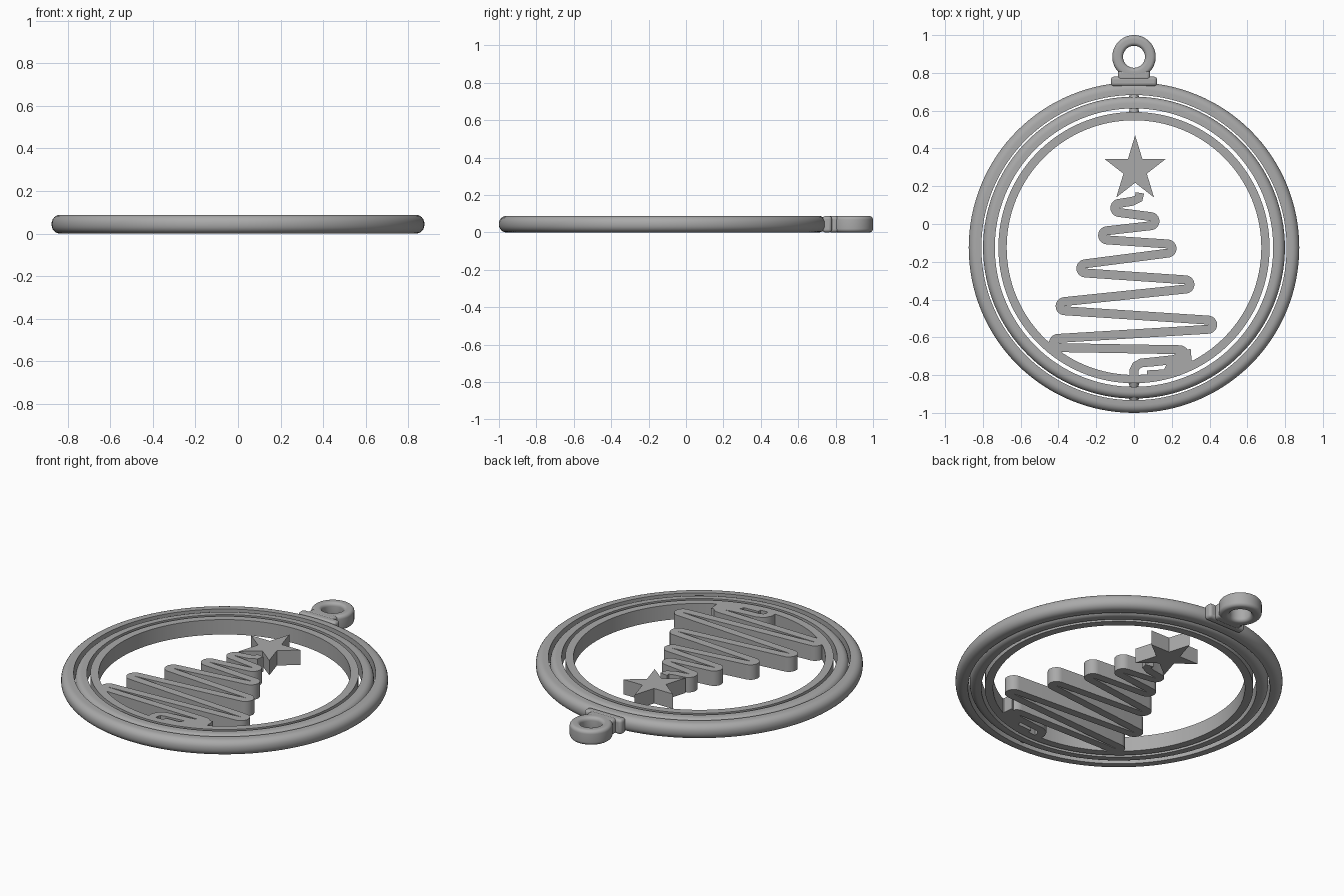
import bpy, bmesh, math
from mathutils import Vector

if "Cube" in bpy.data.objects:
    bpy.data.objects.remove(bpy.data.objects["Cube"])

H = 0.088                      # overall thickness
CENTRE = Vector((0, -0.125))   # centre of the rings

grey = bpy.data.materials.new("plain grey")
grey.use_nodes = True
grey.diffuse_color = (0.4, 0.4, 0.4, 1)
grey.node_tree.nodes["Principled BSDF"].inputs["Base Color"].default_value = (0.4, 0.4, 0.4, 1)


def finish(name, bm, smooth=True, bevel=0):
    bmesh.ops.recalc_face_normals(bm, faces=bm.faces)
    mesh = bpy.data.meshes.new(name)
    bm.to_mesh(mesh)
    bm.free()
    mesh.materials.append(grey)
    obj = bpy.data.objects.new(name, mesh)
    bpy.context.collection.objects.link(obj)
    if bevel:
        mod = obj.modifiers.new("rounded edges", "BEVEL")
        mod.width, mod.segments = bevel, 4
    bpy.ops.object.select_all(action="DESELECT")
    obj.select_set(True)
    bpy.context.view_layer.objects.active = obj
    if smooth:
        bpy.ops.object.shade_smooth_by_angle(angle=math.radians(35))
    return obj


def ring(name, centre, inner, outer, round_out, round_in, steps=128):
    """Lathe a rectangle with rounded outer and inner corners."""
    profile = []
    for r, z, sx, sz, rad in ((outer, 0, -1, 1, round_out), (outer, H, -1, -1, round_out),
                              (inner, H, 1, -1, round_in), (inner, 0, 1, 1, round_in)):
        n = 7 if rad else 1
        arc = []
        for i in range(n):
            a = math.pi / 2 * i / max(n - 1, 1)
            arc.append((r + sx * rad * (1 - math.sin(a)), z + sz * rad * (1 - math.cos(a))))
        if sx * sz > 0:
            arc.reverse()
        profile += arc
    bm = bmesh.new()
    loops = []
    for k in range(steps):
        a = math.tau * k / steps
        loops.append([bm.verts.new((centre.x + r * math.cos(a), centre.y + r * math.sin(a), z))
                      for r, z in profile])
    for k in range(steps):
        a, b = loops[k], loops[(k + 1) % steps]
        for i in range(len(profile)):
            j = (i + 1) % len(profile)
            bm.faces.new((a[i], a[j], b[j], b[i]))
    return finish(name, bm)


def extrude_up(bm):
    result = bmesh.ops.extrude_face_region(bm, geom=bm.faces[:])
    bmesh.ops.translate(bm, vec=(0, 0, H),
                        verts=[v for v in result["geom"] if isinstance(v, bmesh.types.BMVert)])


def ribbon(name, path, width):
    """Solid strip of constant width along a flat path."""
    pts = [Vector(p) for p in path]
    bm = bmesh.new()
    rows = []
    for i, p in enumerate(pts):
        d0 = (p - pts[max(i - 1, 0)]).normalized()
        d1 = (pts[min(i + 1, len(pts) - 1)] - p).normalized()
        d = (d0 + d1).normalized()
        n = Vector((-d.y, d.x)) * width / 2
        rows.append([bm.verts.new((*(p + s * n), 0)) for s in (1, -1)])
    for a, b in zip(rows, rows[1:]):
        bm.faces.new((a[0], a[1], b[1], b[0]))
    extrude_up(bm)
    return finish(name, bm)


def polygon(name, points):
    bm = bmesh.new()
    bm.faces.new([bm.verts.new((x, y, 0)) for x, y in points])
    extrude_up(bm)
    return finish(name, bm, smooth=False)


def block(name, half_width, y0, y1, bevel):
    bm = bmesh.new()
    bmesh.ops.create_cube(bm, size=1)
    bmesh.ops.scale(bm, vec=(half_width * 2, y1 - y0, H), verts=bm.verts)
    bmesh.ops.translate(bm, vec=(0, (y0 + y1) / 2, H / 2), verts=bm.verts)
    return finish(name, bm, bevel=bevel)


# Three nested rings and the hanging loop
ring("outer_ring", CENTRE, 0.808, 0.875, 0.04, 0)
ring("middle_ring", CENTRE, 0.737, 0.799, 0.035, 0)
ring("inner_ring", CENTRE, 0.674, 0.718, 0, 0)
ring("hanging_loop", Vector((0, 0.885)), 0.058, 0.115, 0.02, 0.02, 64)

# Stepped cap between ring and loop
block("cap_base", 0.122, 0.73, 0.78, 0.016)
block("cap_neck", 0.085, 0.76, 0.815, 0.016)

# Pivot pins joining the rings at top and bottom
for side, word in ((1, "upper"), (-1, "lower")):
    for label, r0, r1 in (("inner", 0.705, 0.75), ("outer", 0.785, 0.82)):
        bm = bmesh.new()
        bmesh.ops.create_cone(bm, cap_ends=True, segments=24, radius1=0.032, radius2=0.018,
                              depth=r1 - r0)
        for v in bm.verts:
            x, y, z = v.co
            v.co = (x, CENTRE.y + side * ((r0 + r1) / 2 + z), H / 2 + y)
        finish(f"{word}_{label}_pin", bm)

# Zigzag tree: each tip is a U-turn, joined by straight arms
TURN = 0.0245
tips = [(-0.125, 0.085), (0.135, 0.015), (-0.19, -0.06), (0.225, -0.13), (-0.305, -0.235),
        (0.32, -0.32), (-0.415, -0.435), (0.44, -0.533), (-0.45, -0.63), (0.29, -0.69)]
path = [(0.03, 0.165), (0.025, 0.135), (-0.01, 0.12)]
for x, y in tips:
    side = 1 if x > 0 else -1
    cx = x - side * 0.048
    for i in range(13):
        a = math.pi / 2 - math.pi * i / 12
        path.append((cx + side * TURN * math.cos(a), y + TURN * math.sin(a)))
path += [(0.1, -0.73), (0.04, -0.735), (0.012, -0.75), (0.0, -0.775), (0.0, -0.82)]
ribbon("zigzag_tree", path, 0.047)
polygon("tree_stand", [(0.19, -0.70), (0.30, -0.66), (0.305, -0.72), (0.33, -0.74),
                       (0.22, -0.81), (0.07, -0.80), (0.07, -0.775), (0.16, -0.77)])

# Five-pointed star on top
star = []
for i in range(10):
    a = math.pi / 2 + math.tau * i / 10
    k = 0.382 if i % 2 else 1
    star.append((0.006 + 0.17 * k * math.cos(a), 0.288 + 0.182 * k * math.sin(a)))
polygon("star", star)
